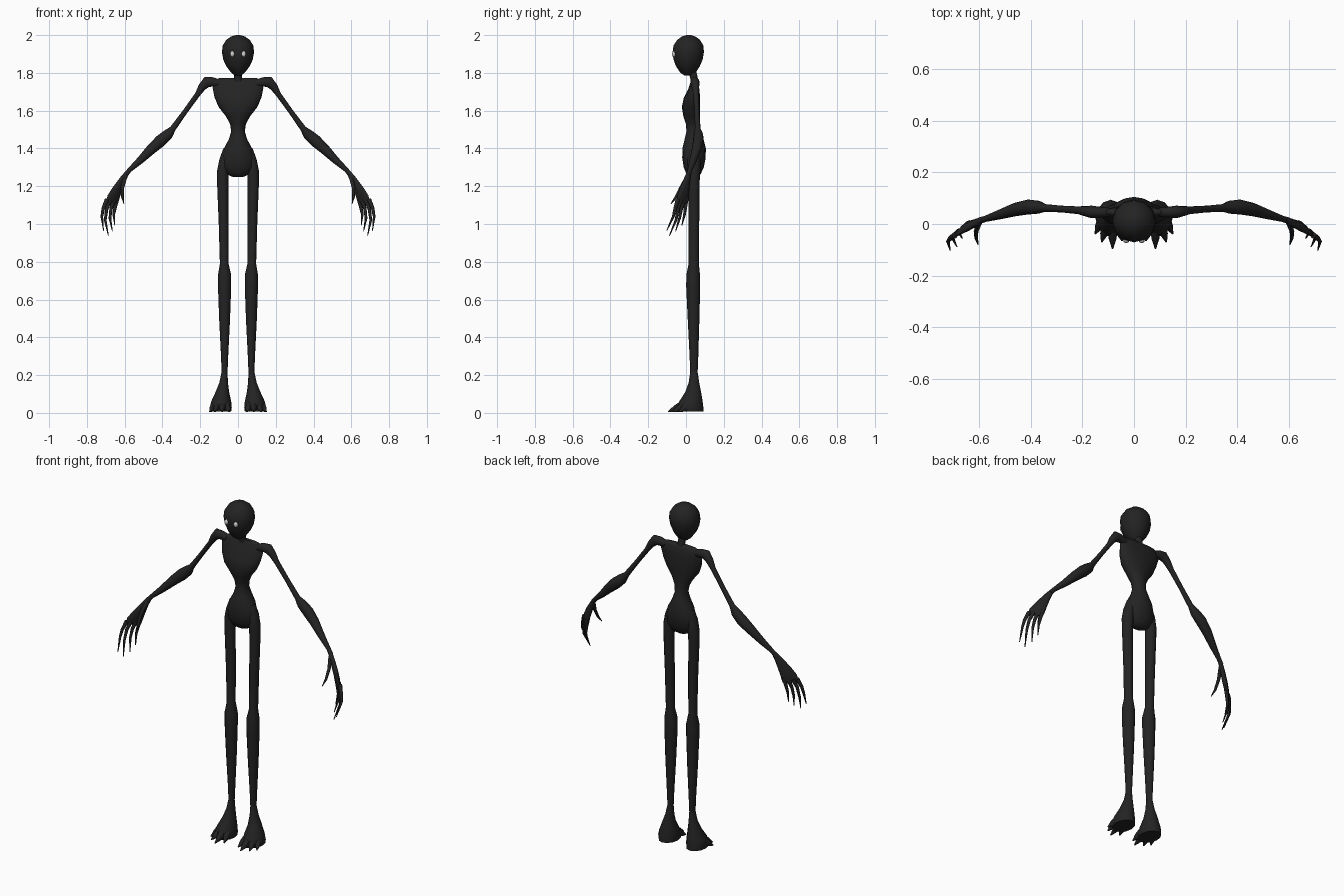
import bpy, bmesh, math
from mathutils import Vector

def material(name, rgb):
    m = bpy.data.materials.new(name)
    m.diffuse_color = (*rgb, 1)
    return m

BLACK = material("charcoal black", (0.017, 0.017, 0.017))
PALE = material("pale grey", (0.62, 0.62, 0.62))

def loft(name, rings, mirror=False, sides=12, ref=(0, 1, 0), flat=False, mat=BLACK):
    """Skin elliptical rings (x, y, z, radius_across, radius_along_ref) into a closed tube."""
    bm = bmesh.new()
    pts = [Vector(r[:3]) for r in rings]
    loops = []
    for i, r in enumerate(rings):
        if flat:
            t = Vector((0, 0, 1))
        else:
            t = (pts[min(i + 1, len(pts) - 1)] - pts[max(i - 1, 0)]).normalized()
        ax = Vector(ref).normalized()
        v = (ax - t * ax.dot(t)).normalized()
        u = v.cross(t)
        loops.append([bm.verts.new(pts[i] + u * r[3] * math.cos(a) + v * r[4] * math.sin(a))
                      for a in (2 * math.pi * k / sides for k in range(sides))])
    for a, b in zip(loops, loops[1:]):
        for k in range(sides):
            n = (k + 1) % sides
            bm.faces.new((a[k], a[n], b[n], b[k]))
    bm.faces.new(loops[0])
    bm.faces.new(loops[-1])
    bmesh.ops.recalc_face_normals(bm, faces=bm.faces)
    me = bpy.data.meshes.new(name)
    bm.to_mesh(me)
    bm.free()
    for p in me.polygons:
        p.use_smooth = True
    me.set_sharp_from_angle(angle=math.radians(60))
    me.materials.append(mat)
    ob = bpy.data.objects.new(name, me)
    bpy.context.collection.objects.link(ob)
    if mirror:
        ob.modifiers.new("mirror", 'MIRROR').use_mirror_merge = False
    return ob

# Head, egg shaped with a narrow chin
loft("head", [(0, .012, 1.787, .018, .022), (0, .01, 1.803, .038, .042), (0, .01, 1.835, .062, .063),
              (0, .011, 1.87, .078, .077), (0, .012, 1.91, .085, .083), (0, .013, 1.945, .081, .079),
              (0, .014, 1.975, .062, .06), (0, .014, 1.993, .036, .035), (0, .014, 2.0, .012, .012)], flat=True)

# Eyes, small flattened discs on the face
loft("eyes", [(.03, -.057, 1.90, .012, .016), (.03, -.069, 1.90, .011, .015), (.03, -.073, 1.90, .005, .007)],
     mirror=True, sides=10, ref=(0, 0, 1), mat=PALE)

# Neck and torso with pinched waist and rounded pelvis
loft("neck", [(0, .045, 1.74, .03, .02), (0, .042, 1.775, .02, .02), (0, .03, 1.82, .022, .022)], flat=True)
loft("torso", [(0, .045, 1.772, .10, .012), (0, .046, 1.76, .128, .019), (0, .042, 1.72, .134, .028),
               (0, .032, 1.67, .124, .043), (0, .026, 1.62, .103, .048), (0, .03, 1.57, .064, .044),
               (0, .037, 1.53, .042, .038), (0, .041, 1.49, .036, .038), (0, .043, 1.45, .048, .05),
               (0, .043, 1.40, .074, .062), (0, .042, 1.35, .09, .062), (0, .041, 1.30, .088, .053),
               (0, .04, 1.265, .062, .038), (0, .04, 1.25, .03, .018)], flat=True, sides=16)

# Legs with swollen knees
loft("legs", [(.066, .042, 1.40, .012, .02), (.073, .042, 1.34, .026, .034), (.08, .042, 1.28, .031, .034),
              (.081, .042, 1.22, .030, .030), (.076, .042, 1.0, .026, .028), (.073, .041, .79, .023, .027),
              (.071, .038, .73, .035, .036), (.071, .038, .67, .035, .037), (.071, .04, .5, .029, .031),
              (.071, .042, .3, .019, .023), (.071, .042, .2, .015, .019)], mirror=True, flat=True)

# Feet flaring down to the ground, and toe claws fanned outward
loft("feet", [(.071, .042, .22, .015, .019), (.076, .042, .16, .023, .028), (.083, .038, .11, .036, .042),
              (.089, .026, .06, .053, .062), (.091, .022, .03, .058, .07), (.09, .022, .008, .054, .072)],
     mirror=True, flat=True)
for i, (bx, by, tx, ty) in enumerate([(.06, -.01, .046, -.065), (.083, -.02, .083, -.095),
                                      (.108, -.01, .125, -.07), (.125, .01, .15, -.038)]):
    loft(f"toe_claw_{i + 1}", [(bx, by, .035, .02, .028), ((bx + tx) / 2, (by + ty) / 2, .022, .015, .017),
                               (tx, ty, .006, .003, .003)], mirror=True, sides=8, ref=(0, 0, 1))

# Arms: shoulder knob, thin upper arm, bulging forearm, thin wrist
loft("arms", [(.10, .045, 1.745, .02, .018), (.135, .046, 1.752, .025, .021), (.165, .047, 1.752, .029, .024),
              (.19, .05, 1.725, .021, .02), (.215, .053, 1.685, .014, .015), (.28, .058, 1.595, .013, .013),
              (.345, .062, 1.505, .016, .015), (.37, .065, 1.475, .028, .025), (.41, .066, 1.44, .032, .029),
              (.46, .056, 1.395, .027, .026), (.52, .037, 1.335, .019, .019), (.575, .02, 1.285, .012, .012),
              (.595, .014, 1.26, .013, .013)], mirror=True)

# Hands: flat palm widening to the knuckles
loft("palms", [(.585, .017, 1.275, .011, .012), (.61, .006, 1.235, .013, .021), (.64, -.008, 1.18, .014, .034),
               (.662, -.018, 1.135, .012, .043), (.67, -.021, 1.112, .007, .04)], mirror=True, ref=(.75, -.66, 0))

# Fingers and thumbs, thin and pointed
fingers = {
    "thumb": [(.598, .008, 1.25), (.612, -.028, 1.19), (.611, -.055, 1.14), (.604, -.08, 1.108)],
    "index_finger": [(.638, .003, 1.14), (.65, -.003, 1.09), (.658, -.008, 1.05), (.652, -.022, .992)],
    "middle_finger": [(.657, -.013, 1.13), (.672, -.025, 1.08), (.678, -.034, 1.03), (.665, -.055, .962)],
    "ring_finger": [(.676, -.028, 1.13), (.695, -.042, 1.08), (.703, -.053, 1.02), (.686, -.088, .938)],
    "little_finger": [(.694, -.043, 1.13), (.714, -.058, 1.08), (.721, -.067, 1.04), (.712, -.102, .965)],
}
for name, path in fingers.items():
    loft(name, [(*p, r, r) for p, r in zip(path, (.012, .009, .007, .002))], mirror=True, sides=8, ref=(1, 0, 0))
